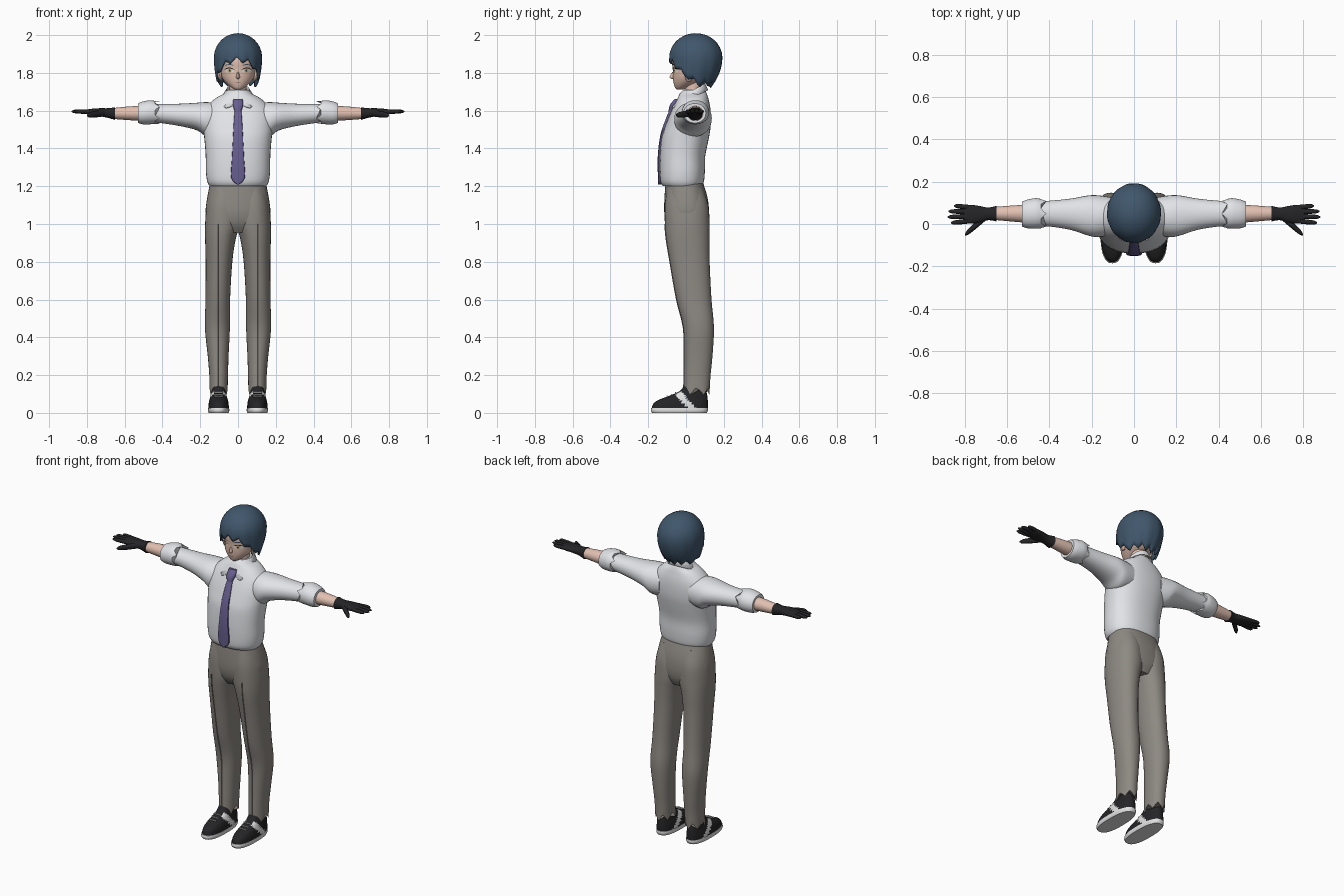
import bpy, bmesh, math

cube = bpy.data.objects.get("Cube")
if cube:
    bpy.data.objects.remove(cube, do_unlink=True)


def material(name, r, g, b):
    m = bpy.data.materials.new(name)
    m.use_nodes = True
    m.diffuse_color = (r, g, b, 1)
    m.node_tree.nodes["Principled BSDF"].inputs["Base Color"].default_value = (r, g, b, 1)
    return m


HAIR = material("slate_blue_hair", .052, .095, .15)
SKIN = material("skin", .76, .53, .44)
SHIRT = material("shirt_white", .76, .77, .8)
TIE = material("purple_tie", .14, .115, .28)
CLOTH = material("warm_grey_cloth", .27, .25, .225)
BLACK = material("black", .018, .018, .02)
WHITE = material("off_white", .75, .75, .75)
AMBER = material("pale_amber", .6, .45, .22)
LIP = material("lip_brown", .3, .13, .1)


def finish(name, verts, faces, mats, mirror=False, angle=40):
    mesh = bpy.data.meshes.new(name)
    bm = bmesh.new()
    vs = [bm.verts.new(v) for v in verts]
    for f in faces:
        bm.faces.new([vs[i] for i in f])
    bmesh.ops.recalc_face_normals(bm, faces=bm.faces)
    bm.to_mesh(mesh)
    bm.free()
    mesh.shade_smooth()
    mesh.set_sharp_from_angle(angle=math.radians(angle))
    for m in mats:
        mesh.materials.append(m)
    ob = bpy.data.objects.new(name, mesh)
    bpy.context.collection.objects.link(ob)
    if mirror:
        ob.modifiers.new("Mirror", "MIRROR").use_mirror_merge = False
    return ob


def smooth_rows(rows, k):
    """Catmull-Rom interpolation through the section rows."""
    out = []
    for i in range(len(rows) - 1):
        p = [rows[max(0, min(len(rows) - 1, i + d))] for d in (-1, 0, 1, 2)]
        for s in range(k):
            t = s / k
            out.append([.5 * (2 * b + (c - a) * t + (2 * a - 5 * b + 4 * c - d) * t * t
                              + (3 * b - a - 3 * c + d) * t ** 3) for a, b, c, d in zip(*p)])
    return out + [list(rows[-1])]


def row_at(rows, z):
    for lo, hi in zip(rows, rows[1:]):
        if z <= hi[0]:
            t = max(0, (z - lo[0]) / (hi[0] - lo[0]))
            return [a + (b - a) * t for a, b in zip(lo, hi)]
    return rows[-1]


def power_cos(t, power):
    return math.copysign(abs(math.cos(t)) ** (2 / power), math.cos(t))


def loft(name, mats, axis, rows, power=2, n=32, k=4, mirror=False, jag=0):
    """Skin superellipse sections (position, a0, a1, b0, b1) along z or x."""
    verts, faces = [], []
    dense = smooth_rows(rows, k)
    for r, (p, a0, a1, b0, b1) in enumerate(dense):
        for i in range(n):
            t = math.tau * i / n
            a = (a0 + a1) / 2 + (a1 - a0) / 2 * power_cos(t, power)
            b = (b0 + b1) / 2 + (b1 - b0) / 2 * power_cos(t - math.pi / 2, power)
            q = p + (jag * (abs(i % 6 - 3) / 3 - .5) if r == 0 else 0)
            verts.append((a, b, q) if axis == "z" else (q, a, b))
    for r in range(len(dense) - 1):
        for i in range(n):
            j = (i + 1) % n
            faces.append((r * n + i, r * n + j, r * n + n + j, r * n + n + i))
    faces += [tuple(range(n)), tuple(range(len(verts) - n, len(verts)))]
    return finish(name, verts, faces, mats if isinstance(mats, list) else [mats], mirror)


# Shirt body and sleeves
torso = [(1.2, -.15, .15, -.122, .085), (1.225, -.163, .163, -.135, .095), (1.28, -.17, .17, -.139, .1),
         (1.36, -.171, .171, -.138, .102), (1.45, -.178, .178, -.13, .12), (1.51, -.185, .185, -.112, .13),
         (1.57, -.185, .185, -.09, .132), (1.62, -.165, .165, -.068, .128), (1.665, -.12, .12, -.045, .118),
         (1.69, -.075, .075, -.033, .11), (1.71, -.055, .055, -.015, .1)]
loft("shirt_body", SHIRT, "z", torso, 2.3, 40)
loft("sleeve", SHIRT, "x", [(.1, -.05, .125, 1.47, 1.64), (.165, -.062, .135, 1.462, 1.645),
     (.215, -.055, .135, 1.495, 1.642), (.3, -.028, .12, 1.517, 1.637), (.4, -.012, .11, 1.533, 1.635),
     (.47, -.01, .107, 1.54, 1.635)], 2.1, mirror=True)
loft("rolled_cuff", SHIRT, "x", [(.435, -.02, .117, 1.53, 1.65), (.465, -.022, .122, 1.528, 1.655),
     (.505, -.02, .115, 1.528, 1.648), (.53, -.012, .105, 1.535, 1.638)], 2.1, 36, mirror=True, jag=.04)

# Forearms and gloves
loft("forearm", SKIN, "x", [(.5, .005, .092, 1.545, 1.626), (.58, .012, .087, 1.55, 1.622),
     (.67, .02, .08, 1.557, 1.613)], mirror=True)
loft("glove_palm", BLACK, "x", [(.65, .012, .086, 1.551, 1.618), (.69, .018, .078, 1.562, 1.613),
     (.73, .006, .085, 1.57, 1.613), (.775, .003, .091, 1.576, 1.61), (.805, .01, .087, 1.583, 1.605)],
     2.3, mirror=True)


def finger(name, x0, x1, y0, y1, z0, z1, r):
    rows = []
    for t, s in ((0, 1), (.5, 1), (.85, .8), (1, .2)):
        x, y, z = x0 + (x1 - x0) * t, y0 + (y1 - y0) * t, z0 + (z1 - z0) * t
        rows.append((x, y - r * s, y + r * s, z - r * s, z + r * s))
    loft(name, BLACK, "x", rows, n=12, mirror=True)


for name, tip, y0, y1 in (("index", .867, .015, .005), ("middle", .882, .036, .033),
                          ("ring", .878, .058, .06), ("little", .852, .078, .086)):
    finger(name + "_finger", .77, tip, y0, y1, 1.594, 1.596, .0115)
finger("thumb", .7, .8, .035, -.05, 1.588, 1.575, .017)

# Collar: a folded band, open at the front, with a point on each side
verts, faces, steps = [], [], 40
for i in range(steps + 1):
    phi = .1 + (math.tau - .2) * i / steps
    side = min(phi, math.tau - phi)
    dip = max(0, 1 - abs(side - .62) / .55)
    top = 1.672 + .072 * (1 - math.cos(phi)) / 2
    for rx, ry, z in ((.058, .06, top - .02), (.062, .066, top),
                      (.085 + .035 * dip, .083 + .055 * dip, top - .035 - .03 * dip)):
        verts.append((rx * math.sin(phi), .035 - ry * math.cos(phi), z))
    if i < steps:
        faces += [(3 * i + c, 3 * i + c + 1, 3 * i + c + 4, 3 * i + c + 3) for c in (0, 1)]
collar = finish("collar", verts, faces, [SHIRT])
collar.modifiers.new("Thickness", "SOLIDIFY").thickness = .005

# Tie follows the shirt front
tie_rows = []
for z, w in ((1.208, .003), (1.245, .036), (1.35, .032), (1.47, .026), (1.56, .021), (1.605, .017)):
    y = row_at(torso, max(z, 1.24))[3]
    tie_rows.append((z, -w, w, y - .012, y + .012))
loft("tie_blade", TIE, "z", tie_rows, 4, 16)
loft("tie_knot", TIE, "z", [(1.595, -.017, .017, -.093, -.05), (1.63, -.028, .028, -.085, -.03),
     (1.662, -.025, .025, -.06, -.02)], 3, 16)

# Trousers
leg = [(.115, .055, .15, -.012, .125), (.2, .053, .152, -.011, .13), (.3, .05, .16, -.01, .14),
       (.45, .043, .175, -.014, .148), (.6, .042, .172, -.05, .135), (.8, .03, .171, -.085, .125),
       (.92, .012, .174, -.105, .125), (1.0, -.01, .174, -.112, .125), (1.1, -.01, .166, -.112, .118),
       (1.19, -.01, .146, -.1, .09)]
loft("trouser_leg", CLOTH, "z", leg, 2.2, 36, mirror=True, jag=.04)
loft("trouser_crease", CLOTH, "z", [(z, .103, .107, y - .003, y + .012) for z, _, _, y, _ in leg[:8]],
     n=8, mirror=True)
loft("trouser_hips", CLOTH, "z", [(.955, -.09, .09, -.075, .095), (1.0, -.15, .15, -.102, .115),
     (1.06, -.171, .171, -.115, .122), (1.14, -.163, .163, -.114, .114), (1.22, -.147, .147, -.108, .09)],
     2.4, 40)

# Shoes, with a slanted pale stripe on each side
loft("shoe_sole", WHITE, "z", [(0, .05, .155, -.18, .11), (.012, .046, .159, -.186, .116),
     (.026, .047, .158, -.184, .116)], 2.5, 40, mirror=True)
shoe = loft("shoe_upper", [BLACK, WHITE], "z", [(.022, .048, .157, -.182, .115), (.05, .05, .155, -.172, .116),
     (.07, .054, .151, -.142, .115), (.09, .06, .146, -.09, .113), (.115, .064, .142, -.035, .108),
     (.15, .066, .14, -.005, .105)], 2.4, 56, 6, mirror=True)
for f in shoe.data.polygons:
    c = f.center
    stripe = abs(c.y - (.035 - (c.z - .02) * .9)) < .022
    if abs(f.normal.x) > .45 and stripe and c.z < .12:
        f.material_index = 1
for y, z in ((-.1, .089), (-.078, .097), (-.056, .108)):
    loft("shoe_lace", WHITE, "x", [(x, y - .003, y + .003, z - .004, z + .004) for x in (.08, .127)],
         n=8, mirror=True)

# Neck, head, nose and ears
loft("neck", SKIN, "z", [(1.65, -.05, .05, -.012, .09), (1.7, -.045, .045, -.008, .085),
     (1.78, -.045, .045, -.005, .085)])
head = [(1.712, -.016, .016, -.05, -.015), (1.722, -.034, .034, -.058, .01), (1.745, -.062, .062, -.065, .06),
        (1.775, -.085, .085, -.069, .11), (1.82, -.098, .098, -.07, .14), (1.87, -.104, .104, -.073, .155),
        (1.93, -.088, .088, -.05, .145), (1.97, -.05, .05, -.01, .1)]
loft("head", SKIN, "z", head)
loft("nose", SKIN, "z", [(1.767, -.004, .004, -.07, -.05), (1.777, -.01, .01, -.087, -.05),
     (1.805, -.005, .005, -.072, -.05)], n=12)
loft("ear", SKIN, "z", [(1.755, .085, .092, .005, .025), (1.775, .085, .105, -.005, .035),
     (1.805, .085, .113, -.008, .042), (1.825, .09, .107, .0, .035)], n=16, mirror=True)

# Face details as thin patches wrapped onto the head
dense_head = smooth_rows(head, 4)


def patch(name, mat, x, z, w, h, lift, arch=0, mirror=True):
    verts, faces, n = [], [], 12
    for i in range(n + 1):
        u = -math.cos(math.pi * i / n) * .99
        for v in (-1, 0, 1):
            px, pz = x + u * w, z + v * h * math.sqrt(1 - u * u) + arch * (1 - u * u)
            _, a0, a1, b0, b1 = row_at(dense_head, pz)
            depth = (b1 - b0) / 2 * math.sqrt(max(0, 1 - (px / a1) ** 2))
            verts.append((px, (b0 + b1) / 2 - depth - lift, pz))
        if i < n:
            faces += [(3 * i + c, 3 * i + c + 1, 3 * i + c + 4, 3 * i + c + 3) for c in (0, 1)]
    finish(name, verts, faces, [mat], mirror)


patch("eye_white", WHITE, .045, 1.812, .024, .012, .002)
patch("iris", AMBER, .044, 1.812, .011, .012, .0035)
patch("pupil", BLACK, .044, 1.812, .004, .006, .005)
patch("upper_lash", BLACK, .046, 1.816, .027, .003, .005, .01)
patch("eyebrow", HAIR, .046, 1.838, .026, .0025, .004, .006)
patch("mouth", LIP, 0, 1.747, .016, .0018, .003, mirror=False)

# Hair: a dome whose ragged hem drops from fringe to nape
hem_line = [(0, 1.868), (.45, 1.856), (.8, 1.825), (1.05, 1.79), (1.35, 1.77), (1.65, 1.737),
            (2.3, 1.745), (math.pi, 1.735)]
verts, faces, n, rings = [], [], 96, 14
for i in range(n):
    phi = math.tau * i / n
    side = min(phi, math.tau - phi)
    lock = abs(i % 8 - 3) / 4
    hem = row_at(hem_line, side)[1] + .028 * (lock - .4)
    back = (1 - math.cos(phi)) / 2
    for r in range(rings):
        s = (r + .35) / (rings - .65)
        z = hem + (2 - hem) * math.cos(s * math.pi / 2)
        if z > 1.88:
            scale = math.sqrt(max(0, 1 - ((z - 1.88) / .12) ** 2))
        else:
            scale = 1 - .38 * back * ((1.88 - z) / .14) ** 2
        scale *= 1 + .03 * s * s * (.5 - lock)
        verts.append((.118 * scale * math.sin(phi), .052 - .131 * scale * math.cos(phi), z))
    j = (i + 1) % n
    faces += [(i * rings + r, i * rings + r + 1, j * rings + r + 1, j * rings + r) for r in range(rings - 1)]
faces.append(tuple(i * rings for i in range(n)))
hair = finish("hair", verts, faces, [HAIR])
thick = hair.modifiers.new("Thickness", "SOLIDIFY")
thick.thickness, thick.offset = .01, -1
